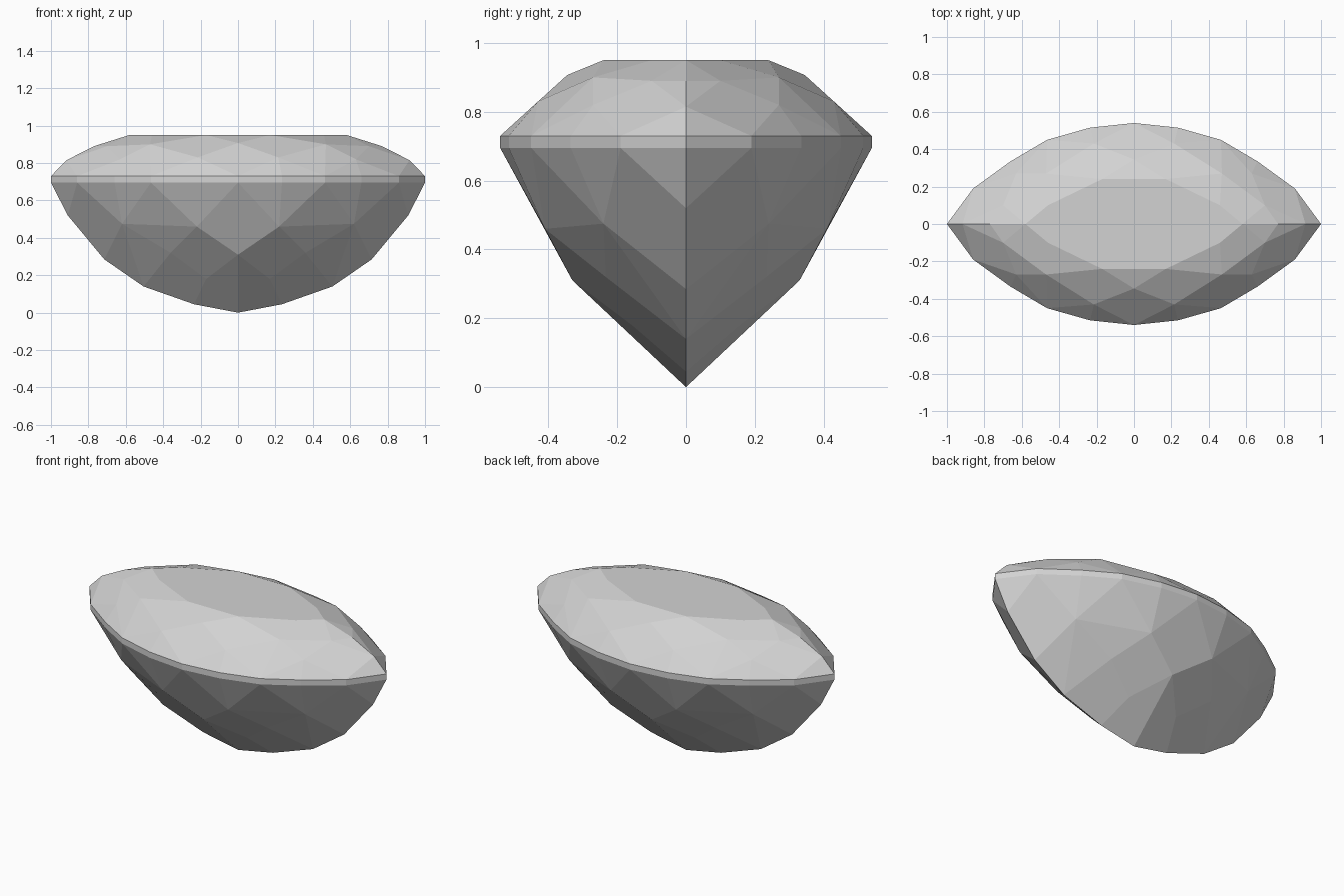
import bpy
import bmesh
from math import radians

cube = bpy.data.objects.get("Cube")
if cube:
    bpy.data.objects.remove(cube, do_unlink=True)

# Facet corners of one quarter of the stone
TABLE = [(0.58, 0, 0.95), (0.46, 0.1, 0.95), (0.17, 0.24, 0.95)]
STARS = [(0.77, 0, 0.89), (0.70, 0.1, 0.89), (0.47, 0.27, 0.9), (0, 0.345, 0.907)]
MAINS = [(0.917, 0, 0.815), (0.63, 0.27, 0.82), (0.215, 0.43, 0.83)]
OUTLINE = [(1, 0), (0.86, 0.19), (0.66, 0.335), (0.465, 0.45), (0.235, 0.515), (0, 0.54)]
GIRDLE = [(x, y, z) for x, y in OUTLINE for z in (0.695, 0.73)]
PAVILION = [(0.22, 0.41, 0.46), (0.62, 0.24, 0.475), (0, 0.33, 0.31),
            (0.36, 0.233, 0.32), (0.17, 0.157, 0.18)]
KEEL = [(0.91, 0, 0.52), (0.715, 0, 0.285), (0.505, 0, 0.14), (0.235, 0, 0.045), (0, 0, 0)]


def mirrored(points):
    """Mirror quarter points across both vertical planes, without doubles."""
    return sorted({(sx * x + 0.0, sy * y + 0.0, z)
                   for x, y, z in points for sx in (1, -1) for sy in (1, -1)})


def make_material(name, colour):
    mat = bpy.data.materials.new(name)
    mat.use_nodes = True
    mat.diffuse_color = colour
    mat.node_tree.nodes["Principled BSDF"].inputs["Base Color"].default_value = colour
    return mat


# Faceted gemstone: wrap flat facets around the corners
bm = bmesh.new()
for corner in mirrored(TABLE + STARS + MAINS + GIRDLE + PAVILION + KEEL):
    bm.verts.new(corner)
hull = bmesh.ops.convex_hull(bm, input=bm.verts[:])
loose = {v for v in hull["geom_interior"] if isinstance(v, bmesh.types.BMVert)}
bmesh.ops.delete(bm, geom=list(loose), context="VERTS")

# Merge coplanar triangles into whole facets
bmesh.ops.dissolve_limit(bm, angle_limit=radians(2), verts=bm.verts[:], edges=bm.edges[:])
bmesh.ops.recalc_face_normals(bm, faces=bm.faces[:])

mesh = bpy.data.meshes.new("gemstone")
bm.to_mesh(mesh)
bm.free()
mesh.materials.append(make_material("pale grey", (0.65, 0.65, 0.65, 1)))
gem = bpy.data.objects.new("gemstone", mesh)
bpy.context.collection.objects.link(gem)
